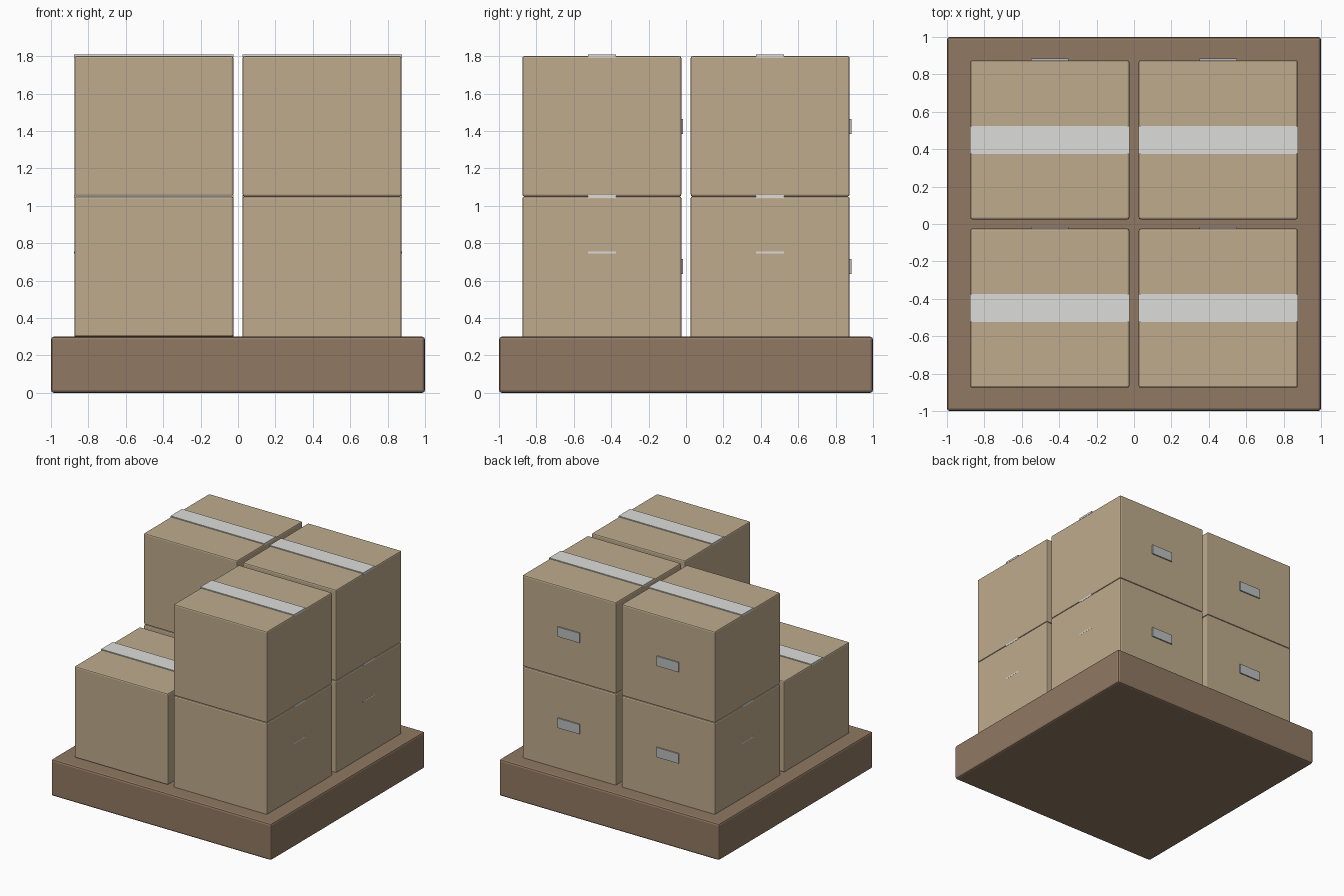
import bpy

if "Cube" in bpy.data.objects:
    bpy.data.objects.remove(bpy.data.objects["Cube"])


def material(name, rgb):
    m = bpy.data.materials.new(name)
    m.diffuse_color = (*rgb, 1)
    m.use_nodes = True
    m.node_tree.nodes["Principled BSDF"].inputs["Base Color"].default_value = m.diffuse_color
    return m


WOOD = material("wood", (0.28, 0.19, 0.125))
CARD = material("cardboard", (0.52, 0.41, 0.27))
TAPE = material("tape", (0.72, 0.73, 0.70))
GRIP = material("handle_grey", (0.50, 0.51, 0.51))


def block(name, center, size, mat, bevel=0.0):
    bpy.ops.mesh.primitive_cube_add(size=1, location=center)
    ob = bpy.context.object
    ob.name = name
    ob.scale = size
    bpy.ops.object.transform_apply(location=False, rotation=False, scale=True)
    ob.data.materials.append(mat)
    if bevel:
        mod = ob.modifiers.new("bevel", "BEVEL")
        mod.width = bevel
        mod.segments = 2
    return ob


SIDE, HEIGHT = 0.85, 0.75


def carton(label, x, y, z, sink=0.0):
    # Cardboard body, optionally sunk into the pallet
    block(f"carton_{label}", (x, y, z + (HEIGHT - sink) / 2),
          (SIDE, SIDE, HEIGHT + sink), CARD, 0.01)
    # Tape across the top
    block(f"tape_{label}", (x, y, z + HEIGHT), (SIDE + 0.002, 0.15, 0.015), TAPE)
    # Hand hold plate on the back
    block(f"handle_{label}", (x, y + SIDE / 2, z + HEIGHT / 2),
          (0.2, 0.02, 0.08), GRIP)


# Pallet
block("pallet", (0, 0, 0.15), (2, 2, 0.3), WOOD, 0.015)

# Three double stacks and one single carton at the front left
for row, y in (("front", -0.45), ("back", 0.45)):
    for col, x in (("left", -0.45), ("right", 0.45)):
        single = row == "front" and col == "left"
        carton(f"{row}_{col}_lower", x, y, 0.3, 0.0 if single else 0.03)
        if not single:
            carton(f"{row}_{col}_upper", x, y, 0.3 + HEIGHT)
            # Tape ends showing on the sides of the lower carton
            block(f"side_tape_{row}_{col}", (x, y, 0.75),
                  (SIDE + 0.002, 0.15, 0.01), TAPE)
